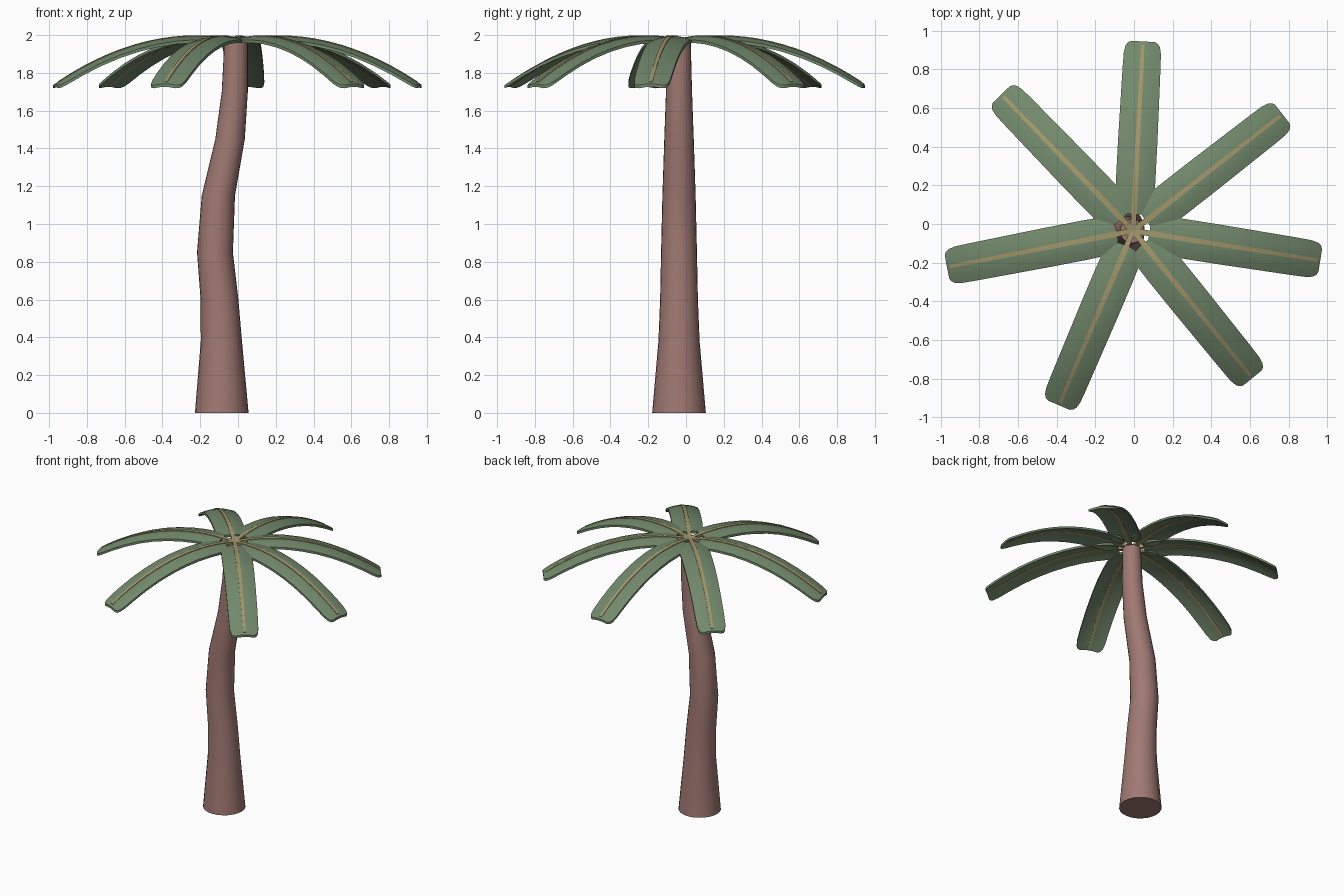
import bpy, bmesh, math
from mathutils import Matrix

if "Cube" in bpy.data.objects:
    bpy.data.objects.remove(bpy.data.objects["Cube"])

HUB = (-0.005, -0.035)


def material(name, rgb):
    m = bpy.data.materials.new(name)
    m.diffuse_color = (*rgb, 1)
    m.use_nodes = True
    m.node_tree.nodes["Principled BSDF"].inputs["Base Color"].default_value = m.diffuse_color
    return m


BARK = material("bark", (0.35, 0.19, 0.17))
GREEN = material("leaf_green", (0.17, 0.25, 0.15))
TAN = material("rib_tan", (0.36, 0.31, 0.15))


def make_object(name, bm, mat, angle):
    bmesh.ops.recalc_face_normals(bm, faces=bm.faces)
    mesh = bpy.data.meshes.new(name)
    bm.to_mesh(mesh)
    bm.free()
    mesh.materials.append(mat)
    ob = bpy.data.objects.new(name, mesh)
    bpy.context.collection.objects.link(ob)
    bpy.ops.object.select_all(action='DESELECT')
    bpy.context.view_layer.objects.active = ob
    ob.select_set(True)
    bpy.ops.object.shade_smooth_by_angle(angle=math.radians(angle))
    return ob


def loft(bm, rings):
    """Closed tube through rings of points, capped at both ends."""
    loops = [[bm.verts.new(p) for p in ring] for ring in rings]
    n = len(loops[0])
    for a, b in zip(loops, loops[1:]):
        for i in range(n):
            j = (i + 1) % n
            bm.faces.new((a[i], a[j], b[j], b[i]))
    bm.faces.new(loops[0])
    bm.faces.new(loops[-1])


def height(r):
    """Arching centre line of a frond, by distance from the hub."""
    return 1.988 - 0.44 * (r - 0.22) ** 2


# Trunk: (z, centre x, radius), leaning in an S curve
trunk = [(0, -0.086, 0.142), (0.38, -0.088, 0.109), (0.6, -0.098, 0.1),
         (0.85, -0.122, 0.095), (1.15, -0.104, 0.088), (1.45, -0.042, 0.078),
         (1.7, -0.017, 0.069), (1.97, -0.01, 0.062)]
SIDES = 24
bm = bmesh.new()
loft(bm, [[(cx + r * math.cos(2 * math.pi * i / SIDES),
            -0.037 + r * math.sin(2 * math.pi * i / SIDES), z)
           for i in range(SIDES)] for z, cx, r in trunk])
make_object("trunk", bm, BARK, 40)

# Fronds: rounded blade outline as (distance, half width)
outline = [(0.085, 0.035), (0.095, 0.065), (0.12, 0.088), (0.16, 0.1),
           (0.25, 0.102), (0.35, 0.102), (0.45, 0.102), (0.55, 0.101),
           (0.65, 0.1), (0.75, 0.099), (0.85, 0.098), (0.92, 0.096),
           (0.955, 0.089), (0.972, 0.077), (0.98, 0.06)]
COLS = [-1, -0.6, -0.2, 0.2, 0.6, 1]
THICK = 0.008
for k, deg in enumerate([87, 38, -9, -51, -113, 191, 134]):
    place = Matrix.Translation((*HUB, 0)) @ Matrix.Rotation(math.radians(deg), 4, 'Z')

    # Leaf blade: thin solid, edges drooping slightly
    bm = bmesh.new()
    rings = []
    for r, w in outline:
        pts = [(r, w * v, height(r) - 2.0 * (w * v) ** 2) for v in COLS]
        rings.append([(x, y, z + THICK) for x, y, z in pts]
                     + [(x, y, z - THICK) for x, y, z in reversed(pts)])
    loft(bm, rings)
    bm.transform(place)
    make_object(f"leaf_blade_{k + 1}", bm, GREEN, 40)

    # Central rib running from the hub to near the tip
    bm = bmesh.new()
    rings = []
    for i in range(15):
        r = 0.965 * i / 14
        w = 0.015 - 0.006 * i / 14
        z = height(r)
        rings.append([(r, -w, z - 0.011), (r, w, z - 0.011),
                      (r, w, z + 0.011), (r, -w, z + 0.011)])
    loft(bm, rings)
    bm.transform(place)
    make_object(f"leaf_rib_{k + 1}", bm, TAN, 40)
